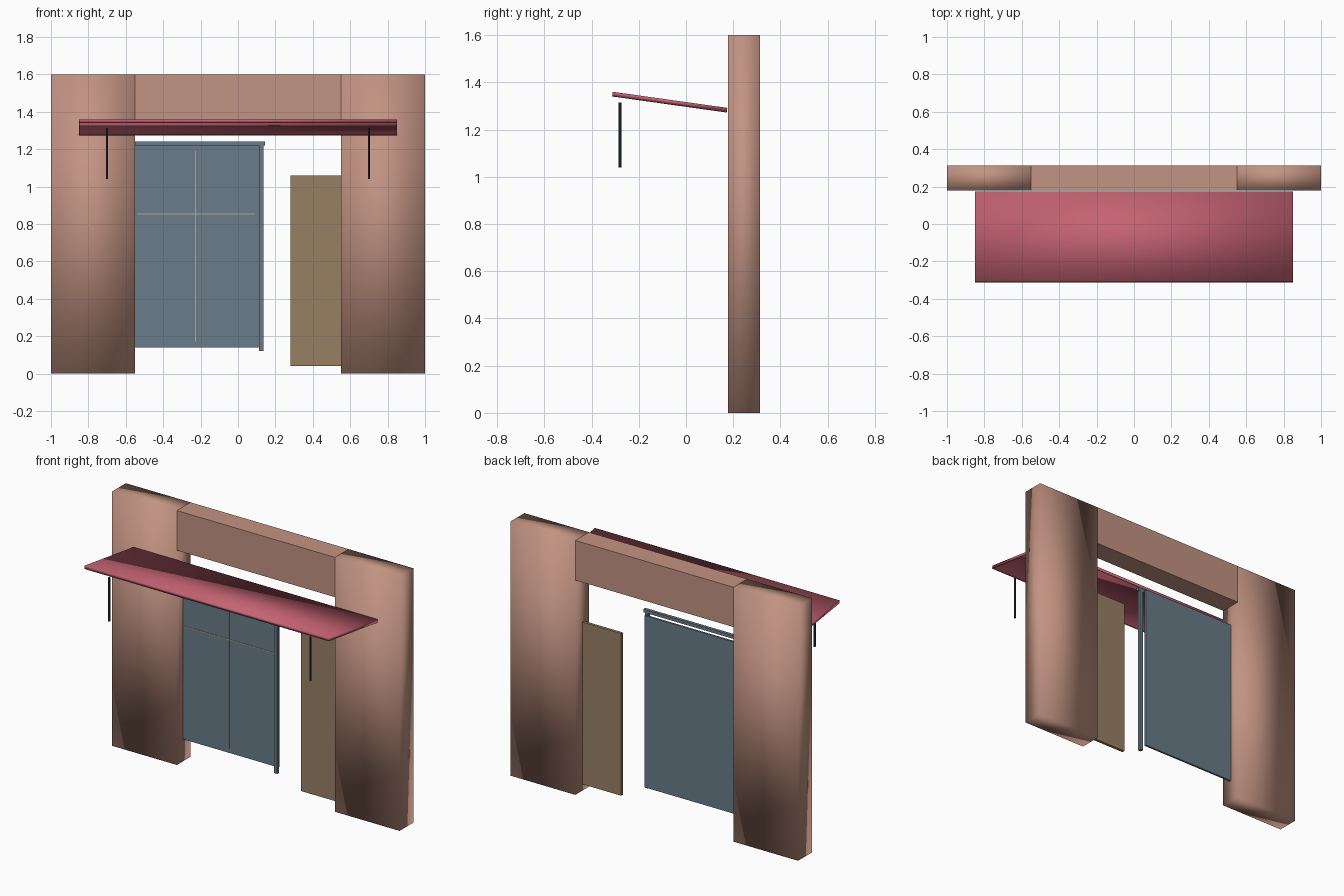
import bpy
import bmesh
from math import radians
from mathutils import Matrix, Vector

if "Cube" in bpy.data.objects:
    bpy.data.objects.remove(bpy.data.objects["Cube"])


def material(name, hex_code):
    """Flat material from an sRGB hex colour, stored as linear values."""
    srgb = [int(hex_code[i:i + 2], 16) / 255 for i in (0, 2, 4)]
    rgba = [((c + 0.055) / 1.055) ** 2.4 for c in srgb] + [1.0]
    mat = bpy.data.materials.new(name)
    mat.use_nodes = True
    mat.diffuse_color = rgba
    mat.node_tree.nodes["Principled BSDF"].inputs["Base Color"].default_value = rgba
    return mat


clay = material("clay plaster", "C29382")
slate = material("slate blue", "6A7C88")
wood = material("brown wood", "998064")
rose = material("rose red", "C46272")
iron = material("dark iron", "2F3A40")
pale = material("pale trim", "B4AAA0")


def finish(name, bm, mat, smooth=False):
    mesh = bpy.data.meshes.new(name)
    bm.to_mesh(mesh)
    bm.free()
    mesh.materials.append(mat)
    for face in mesh.polygons:
        face.use_smooth = smooth
    obj = bpy.data.objects.new(name, mesh)
    bpy.context.collection.objects.link(obj)
    return obj


def box(name, x, y, z, mat, smooth=False):
    """Box spanning the given (low, high) range on each axis."""
    low, high = (Vector(p) for p in zip(x, y, z))
    bm = bmesh.new()
    bmesh.ops.create_cube(bm, size=1)
    bmesh.ops.scale(bm, vec=high - low, verts=bm.verts)
    bmesh.ops.translate(bm, vec=(low + high) / 2, verts=bm.verts)
    return finish(name, bm, mat, smooth)


# Wall: two soft-shaded pillars and a lintel between them
wall_y = (0.178, 0.314)
box("right_pillar", (-1, -0.55), wall_y, (0, 1.6), clay, True)
box("left_pillar", (0.55, 1), wall_y, (0, 1.6), clay, True)
box("lintel", (-0.55, 0.55), wall_y, (1.35, 1.6), clay)

# Large door panel with its thin cross lines
box("door_panel", (-0.55, 0.115), (0.237, 0.25), (0.14, 1.22), slate)
box("door_line_upright", (-0.23, -0.225), (0.234, 0.238), (0.17, 1.19), pale)
box("door_line_level", (-0.54, 0.09), (0.234, 0.238), (0.85, 0.855), pale)

# Door frame standing just in front of the panel
frame_y = (0.197, 0.217)
box("door_post", (0.112, 0.135), frame_y, (0.12, 1.22), slate)
box("door_top_rail", (-0.55, 0.145), frame_y, (1.22, 1.24), slate)

# Narrow side panel
box("side_panel", (0.28, 0.55), (0.226, 0.244), (0.04, 1.06), wood)

# Awning: tilted slab with a recessed underside
bm = bmesh.new()
bmesh.ops.create_cube(bm, size=1)
bmesh.ops.scale(bm, vec=(1.7, 0.49, 0.02), verts=bm.verts)
under = min(bm.faces, key=lambda f: f.calc_center_median().z)
bmesh.ops.inset_region(bm, faces=[under], thickness=0.006, depth=0)
bmesh.ops.translate(bm, vec=(0, 0, 0.013), verts=under.verts)
tilt = Matrix.Translation((0, -0.069, 1.316)) @ Matrix.Rotation(radians(-8), 4, "X")
bmesh.ops.transform(bm, matrix=tilt, verts=bm.verts)
finish("awning", bm, rose, True)

# Hanging rods below the awning's front edge
for side, x in (("right", -0.7), ("left", 0.7)):
    bm = bmesh.new()
    bmesh.ops.create_cone(bm, cap_ends=True, segments=8, radius1=0.006, radius2=0.006,
                          depth=0.275, matrix=Matrix.Translation((x, -0.28, 1.177)))
    finish(side + "_hanging_rod", bm, iron)
